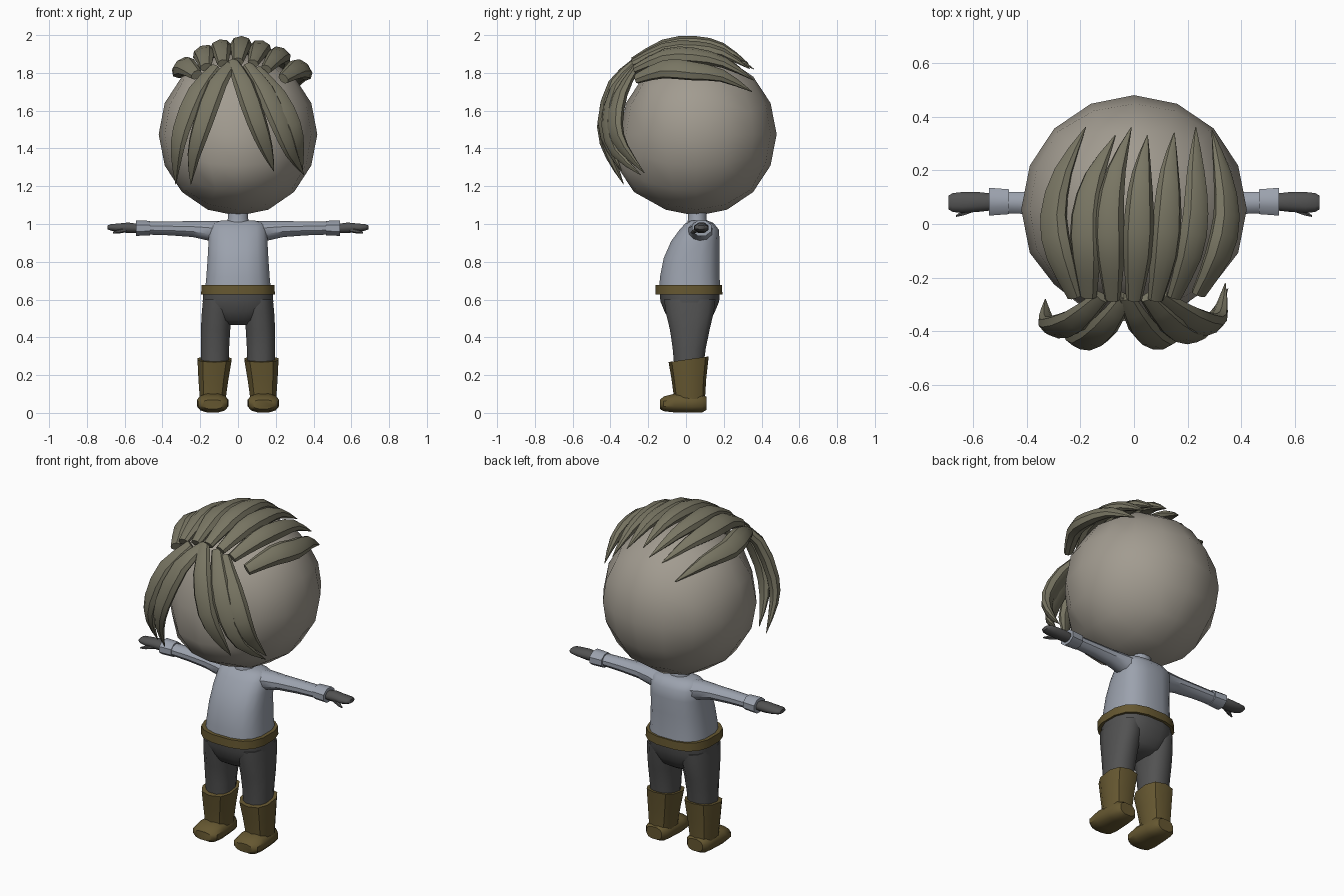
import bpy, bmesh, math
from mathutils import Vector

HEAD_C = Vector((0, 0.055, 1.475))


def material(name, rgb):
    m = bpy.data.materials.new(name)
    m.diffuse_color = (*rgb, 1)
    return m


SKIN = material("skin", (0.36, 0.33, 0.28))
HAIR = material("hair", (0.19, 0.18, 0.125))
CLOTH = material("shirt", (0.33, 0.36, 0.42))
DARK = material("trousers", (0.085, 0.085, 0.085))
LEATHER = material("leather", (0.13, 0.095, 0.03))


def finish(name, bm, mat, mirror=False, angle=40):
    bmesh.ops.recalc_face_normals(bm, faces=bm.faces)
    me = bpy.data.meshes.new(name)
    bm.to_mesh(me)
    bm.free()
    ob = bpy.data.objects.new(name, me)
    bpy.context.collection.objects.link(ob)
    me.materials.append(mat)
    if mirror:
        ob.modifiers.new("mirror", 'MIRROR')
    bpy.ops.object.select_all(action='DESELECT')
    ob.select_set(True)
    bpy.context.view_layer.objects.active = ob
    bpy.ops.object.shade_smooth_by_angle(angle=math.radians(angle))
    return ob


def skin_rings(bm, rings):
    rows = [[bm.verts.new(p) for p in r] for r in rings]
    n = len(rows[0])
    for a, b in zip(rows, rows[1:]):
        for i in range(n):
            j = (i + 1) % n
            bm.faces.new((a[i], a[j], b[j], b[i]))
    bm.faces.new(rows[0])
    bm.faces.new(rows[-1])


def loft(name, rings, mat, axis='z', n=12, power=2.0, tilt=0, mirror=False, angle=40):
    """Rings are (centre x, y, z, half size a, half size b) across the axis."""
    u, v = {'x': (1, 2), 'y': (0, 2), 'z': (0, 1)}[axis]
    out = []
    for cx, cy, cz, a, b in rings:
        ring = []
        for i in range(n):
            t = 2 * math.pi * (i + 0.5) / n
            c, s = math.cos(t), math.sin(t)
            p = [cx, cy, cz]
            p[u] += a * math.copysign(abs(c) ** (2 / power), c)
            d = b * math.copysign(abs(s) ** (2 / power), s)
            p[v] += d
            if axis == 'z' and cz == rings[-1][2]:
                p[2] += tilt * d
            ring.append(p)
        out.append(ring)
    bm = bmesh.new()
    skin_rings(bm, out)
    return finish(name, bm, mat, mirror, angle)


def lock(name, pts, width, thick):
    """Tapered flat strand through the points, lying against the head."""
    pts = [Vector(p) for p in pts]
    ext = [2 * pts[0] - pts[1]] + pts + [2 * pts[-1] - pts[-2]]
    path = []
    for i in range(len(pts) - 1):
        p0, p1, p2, p3 = ext[i:i + 4]
        for t in (0, 0.5):
            path.append(0.5 * (2 * p1 + (p2 - p0) * t + (2 * p0 - 5 * p1 + 4 * p2 - p3) * t ** 2
                               + (3 * p1 - p0 - 3 * p2 + p3) * t ** 3))
    path.append(pts[-1])
    rings, last = [], len(path) - 1
    for k, p in enumerate(path):
        f = k / last
        taper = max(0.03, min(1, 0.5 + 1.6 * f) * (1 - f ** 3.2))
        tan = (path[min(k + 1, last)] - path[max(k - 1, 0)]).normalized()
        side = tan.cross(p - HEAD_C).normalized()
        up = side.cross(tan).normalized()
        rings.append([p + side * (width * taper * math.cos(a)) + up * (thick * taper * math.sin(a))
                      for a in (math.tau * i / 8 for i in range(8))])
    bm = bmesh.new()
    skin_rings(bm, rings)
    finish(name, bm, HAIR)


# Head: rounded cube with a slightly fuller lower face
bm = bmesh.new()
bmesh.ops.create_cube(bm, size=2)
bmesh.ops.subdivide_edges(bm, edges=bm.edges[:], cuts=3, use_grid_fill=True)
for v in bm.verts:
    d = Vector([math.tan(c * math.pi / 4) for c in v.co]).normalized()
    p = HEAD_C + Vector((d.x * 0.42, d.y * 0.425, d.z * 0.432))
    if d.y < -0.4 and -0.8 < d.z < -0.3:
        p.y -= 0.03
    elif d.y < -0.6 and d.z > -0.3:
        p.y += 0.02
    v.co = p
finish("head", bm, SKIN, angle=60)

# Crown locks, swept from the forehead to the back: start, middle, tip
crown = [
    ((-0.22, -0.27, 1.79), (-0.30, 0.03, 1.82), (-0.18, 0.36, 1.72), 0.065),
    ((-0.17, -0.27, 1.83), (-0.18, 0.03, 1.90), (-0.07, 0.33, 1.79), 0.065),
    ((-0.08, -0.28, 1.85), (-0.09, 0.04, 1.935), (-0.01, 0.36, 1.82), 0.06),
    ((0.00, -0.28, 1.86), (0.02, 0.05, 1.955), (0.05, 0.33, 1.85), 0.06),
    ((0.08, -0.28, 1.85), (0.125, 0.05, 1.93), (0.15, 0.34, 1.82), 0.06),
    ((0.15, -0.27, 1.82), (0.23, 0.04, 1.89), (0.23, 0.36, 1.76), 0.06),
    ((0.24, -0.26, 1.77), (0.345, 0.03, 1.81), (0.29, 0.35, 1.70), 0.065),
]
for i, (a, m, b, w) in enumerate(crown):
    a, m, b = Vector(a), Vector(m), Vector(b)
    q1 = (a + m) / 2 + Vector(((m.x - a.x) * 0.2, 0, 0.03))
    q2 = (m + b) / 2 + Vector(((m.x - b.x) * 0.2, 0, 0.03))
    lock(f"crown_lock_{i + 1}", (a, q1, m, q2, b), w, 0.045)

# Fringe locks parted over the face
fringe = [
    ((-0.03, -0.27, 1.85), (-0.11, -0.38, 1.74), (-0.19, -0.435, 1.52), (-0.235, -0.40, 1.36), (-0.25, -0.33, 1.21)),
    ((-0.12, -0.27, 1.83), (-0.22, -0.36, 1.70), (-0.30, -0.385, 1.50), (-0.325, -0.36, 1.36), (-0.33, -0.28, 1.21)),
    ((-0.03, -0.27, 1.86), (0.03, -0.38, 1.74), (0.10, -0.435, 1.54), (0.15, -0.40, 1.40), (0.19, -0.34, 1.28)),
    ((0.05, -0.27, 1.84), (0.14, -0.37, 1.71), (0.22, -0.41, 1.53), (0.28, -0.37, 1.38), (0.35, -0.24, 1.26)),
    ((0.10, -0.27, 1.82), (0.21, -0.35, 1.68), (0.29, -0.375, 1.52), (0.32, -0.33, 1.40), (0.34, -0.22, 1.27)),
]
for i, pts in enumerate(fringe):
    lock(f"fringe_lock_{i + 1}", pts, 0.06, 0.038)

# Neck and shirt
loft("neck", [(0, 0.06, 0.98, 0.07, 0.06), (0, 0.06, 1.03, 0.055, 0.05), (0, 0.06, 1.10, 0.055, 0.05)], CLOTH)
loft("shirt", [(0, 0.02, 0.64, 0.178, 0.165), (0, 0.02, 0.72, 0.17, 0.16), (0, 0.03, 0.82, 0.163, 0.15),
               (0, 0.05, 0.91, 0.158, 0.13), (0, 0.07, 0.97, 0.155, 0.105), (0, 0.072, 1.005, 0.14, 0.075),
               (0, 0.07, 1.018, 0.09, 0.045)], CLOTH, n=16, power=2.7, angle=60)

# Sleeves, cuffs, hands and thumbs
loft("sleeves", [(0.10, 0.075, 0.955, 0.075, 0.06), (0.16, 0.075, 0.965, 0.06, 0.052), (0.24, 0.075, 0.973, 0.05, 0.042),
                 (0.36, 0.078, 0.977, 0.044, 0.037), (0.48, 0.08, 0.978, 0.042, 0.034)],
     CLOTH, axis='x', n=10, mirror=True)
loft("cuffs", [(0.465, 0.083, 0.978, 0.05, 0.042), (0.54, 0.083, 0.978, 0.056, 0.044)],
     CLOTH, axis='x', n=8, mirror=True)
loft("hands", [(0.53, 0.082, 0.977, 0.034, 0.026), (0.58, 0.082, 0.98, 0.04, 0.03), (0.64, 0.08, 0.98, 0.042, 0.024),
               (0.675, 0.08, 0.982, 0.038, 0.018), (0.69, 0.08, 0.982, 0.028, 0.011)],
     DARK, axis='x', n=8, mirror=True, angle=60)
loft("thumbs", [(0.59, 0.06, 0.97, 0.014, 0.014), (0.635, 0.042, 0.96, 0.012, 0.011),
                (0.662, 0.03, 0.955, 0.004, 0.004)], DARK, axis='x', n=6, mirror=True)

# Belt
loft("belt", [(0, 0.015, 0.628, 0.198, 0.18), (0, 0.015, 0.676, 0.196, 0.178)], LEATHER, n=16, power=2.7)

# Trousers
loft("trouser_hips", [(0, 0.02, 0.465, 0.06, 0.07), (0, 0.02, 0.49, 0.13, 0.11), (0, 0.02, 0.535, 0.18, 0.135),
                      (0, 0.02, 0.59, 0.19, 0.158), (0, 0.02, 0.65, 0.185, 0.162)], DARK, n=16, power=2.5, angle=60)
loft("trouser_legs", [(0.122, 0.015, 0.25, 0.075, 0.08), (0.122, 0.017, 0.34, 0.077, 0.09),
                      (0.119, 0.02, 0.44, 0.08, 0.108), (0.112, 0.02, 0.53, 0.082, 0.13),
                      (0.107, 0.02, 0.60, 0.08, 0.14)], DARK, n=12, power=2.4, mirror=True, angle=60)

# Boots: slanted shaft and rounded foot
loft("boot_shafts", [(0.133, 0.02, 0.03, 0.07, 0.08), (0.133, 0.018, 0.10, 0.074, 0.084),
                     (0.13, 0.015, 0.18, 0.083, 0.092), (0.124, 0.014, 0.284, 0.094, 0.106)],
     LEATHER, n=10, power=2.5, tilt=0.14, mirror=True)
loft("boot_feet", [(0.134, -0.138, 0.045, 0.055, 0.025), (0.134, -0.118, 0.048, 0.08, 0.04),
                   (0.134, -0.06, 0.052, 0.085, 0.051), (0.134, 0.03, 0.05, 0.076, 0.05),
                   (0.134, 0.085, 0.05, 0.07, 0.049), (0.134, 0.108, 0.05, 0.05, 0.036)],
     LEATHER, axis='y', n=12, power=2.6, mirror=True)
